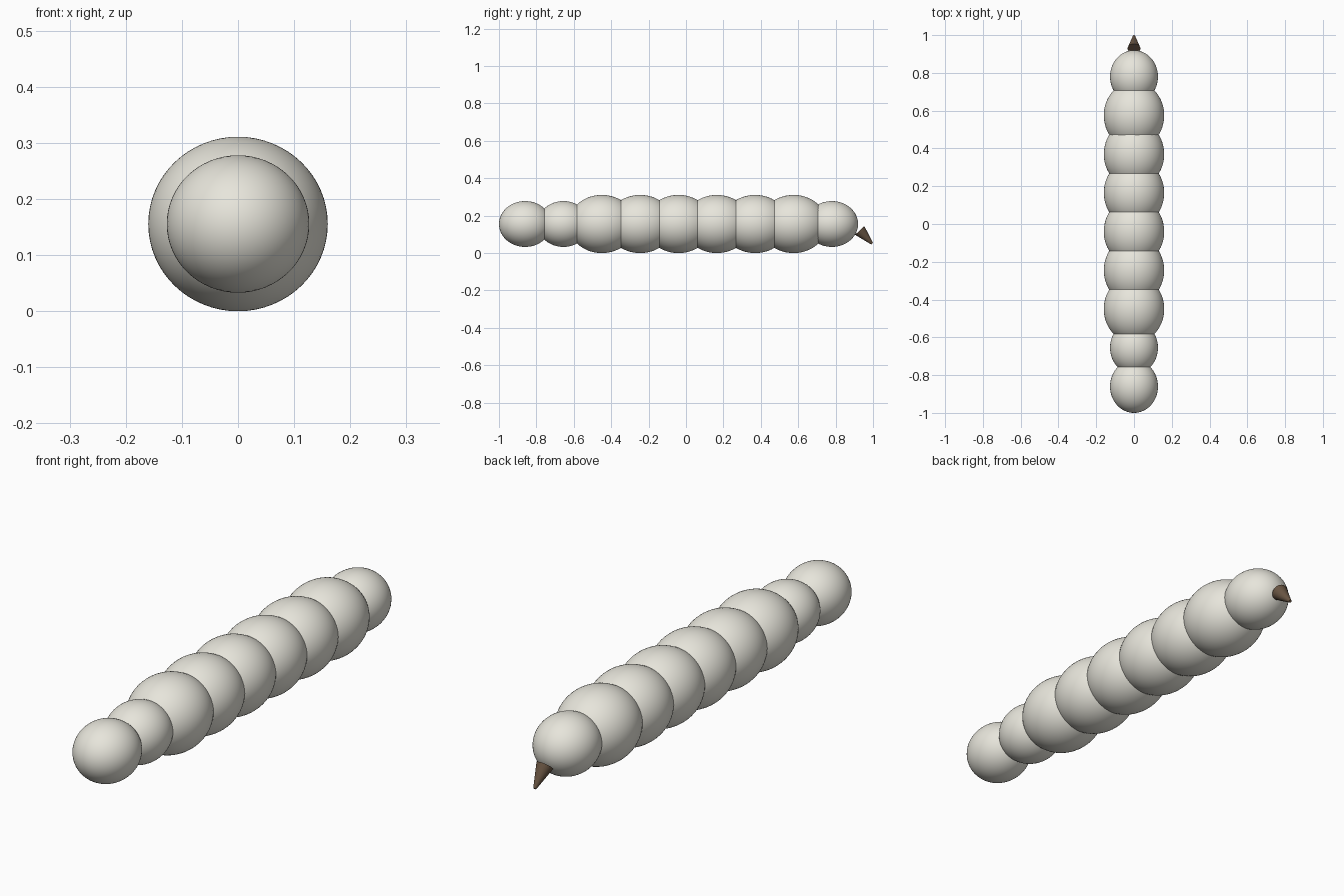
import bpy
from math import radians
from mathutils import Vector

if "Cube" in bpy.data.objects:
    bpy.data.objects.remove(bpy.data.objects["Cube"])


def material(name, rgb):
    m = bpy.data.materials.new(name)
    m.diffuse_color = (*rgb, 1)
    m.use_nodes = True
    m.node_tree.nodes["Principled BSDF"].inputs["Base Color"].default_value = m.diffuse_color
    return m


CREAM = material("cream", (0.80, 0.785, 0.71))
BROWN = material("brown", (0.14, 0.09, 0.055))


def finish(name, mat):
    ob = bpy.context.object
    ob.name = name
    ob.data.materials.append(mat)
    bpy.ops.object.shade_smooth_by_angle(angle=radians(40))
    return ob


def segment(name, y, radii):
    bpy.ops.mesh.primitive_uv_sphere_add(segments=64, ring_count=32, location=(0, y, 0.1555))
    bpy.context.object.scale = radii
    bpy.ops.object.transform_apply(location=False, rotation=False, scale=True)
    finish(name, CREAM)


# Row of overlapping body segments: small head, neck and tail, larger middle
SMALL = (0.127, 0.14, 0.1225)
LARGE = (0.16, 0.179, 0.1555)
names = ["head", "neck"] + [f"body_segment_{i}" for i in range(1, 7)] + ["tail"]
for i, name in enumerate(names):
    segment(name, -0.86 + 0.205 * i, LARGE if name.startswith("body") else SMALL)

# Blunt spike pointing back and down from the tail
base, tip = Vector((0, 0.929, 0.121)), Vector((0, 0.995, 0.05))
axis = tip - base
bpy.ops.mesh.primitive_cone_add(vertices=32, radius1=0.034, radius2=0.006,
                                depth=axis.length, location=(base + tip) / 2,
                                rotation=axis.to_track_quat('Z', 'Y').to_euler())
finish("tail_spike", BROWN)
